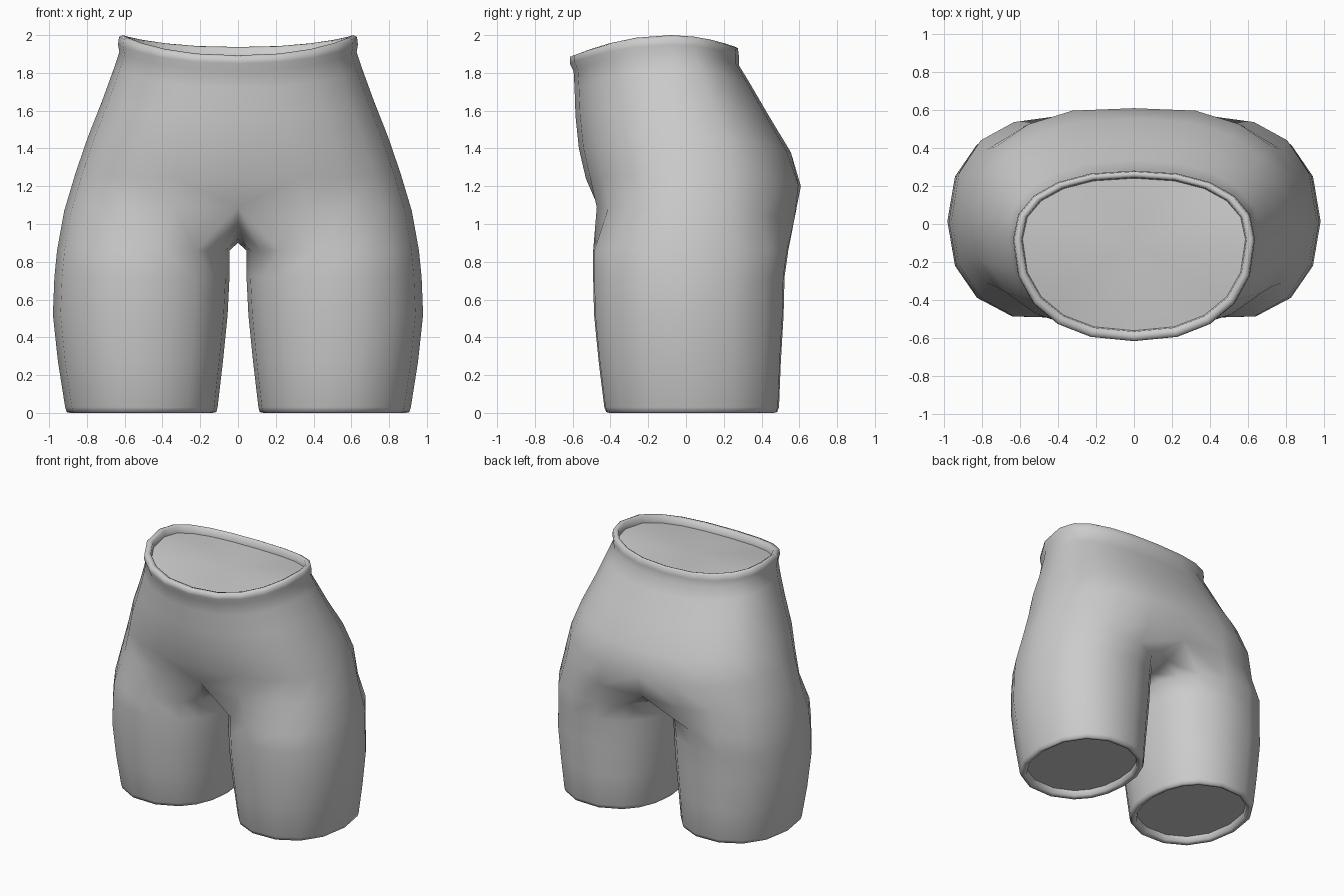
import bpy, bmesh, math

if "Cube" in bpy.data.objects:
    bpy.data.objects.remove(bpy.data.objects["Cube"])

M, K = 10, 6          # outer arc segments, inner thigh segments

mat = bpy.data.materials.new("light_grey")
mat.diffuse_color = (0.6, 0.6, 0.6, 1)
mat.use_nodes = True
mat.node_tree.nodes["Principled BSDF"].inputs["Base Color"].default_value = mat.diffuse_color


def power(c, n):
    return math.copysign(abs(c) ** (2 / n), c)


def pelvis_arc(zf, zs, zb, a, yf, yb, yc, n=2.3, dent_f=0.0, dent_b=0.0):
    """Half ring from front centre round the hip to back centre."""
    pts = []
    for i in range(M + 1):
        t = math.radians(-90 + 180 * i / M)
        x = 0 if i in (0, M) else a * power(math.cos(t), n)
        s = power(math.sin(t), n)
        fade = math.exp(-(x / 0.2) ** 2)
        if s < 0:
            y, z = yc - s * (yf - yc) + dent_f * fade, zs + (zf - zs) * s * s
        else:
            y, z = yc + s * (yb - yc) - dent_b * fade, zs + (zb - zs) * s * s
        pts.append((x, y, z))
    return pts


def leg_ring(z, x0, x1, yf, yb, n=2.2):
    """Closed thigh ring, ordered outer arc first, then inner thigh."""
    angles = [-126 + 252 * i / M for i in range(M + 1)]
    angles += [126 + 108 * j / K for j in range(1, K)]
    pts = []
    for d in angles:
        t = math.radians(d)
        pts.append(((x0 + x1) / 2 + (x1 - x0) / 2 * power(math.cos(t), n),
                    (yf + yb) / 2 + (yb - yf) / 2 * power(math.sin(t), n), z))
    return pts


def add_ring(bm, pts):
    return [bm.verts.new(p) for p in pts]


def bridge(bm, low, high, closed):
    n = len(low)
    for i in range(n if closed else n - 1):
        j = (i + 1) % n
        bm.faces.new((low[i], low[j], high[j], high[i]))


def finish(bm, name):
    """Mirror the half mesh, weld the centre line and make the object."""
    dup = bmesh.ops.duplicate(bm, geom=bm.verts[:] + bm.edges[:] + bm.faces[:])["geom"]
    for v in [g for g in dup if isinstance(g, bmesh.types.BMVert)]:
        v.co.x *= -1
    bmesh.ops.reverse_faces(bm, faces=[g for g in dup if isinstance(g, bmesh.types.BMFace)])
    bmesh.ops.remove_doubles(bm, verts=bm.verts[:], dist=0.0005)
    me = bpy.data.meshes.new(name)
    bm.to_mesh(me)
    bm.free()
    me.materials.append(mat)
    ob = bpy.data.objects.new(name, me)
    bpy.context.collection.objects.link(ob)
    bpy.ops.object.select_all(action='DESELECT')
    ob.select_set(True)
    bpy.context.view_layer.objects.active = ob
    bpy.ops.object.shade_smooth_by_angle(angle=math.radians(85))
    return ob


# Pelvis rings from crotch up to the rolled waistband and its inner wall
pelvis = [
    pelvis_arc(1.09, 1.07, 1.02, 0.92, -0.495, 0.60, 0.02, 2.4, 0.03, 0.05),
    pelvis_arc(1.24, 1.27, 1.20, 0.86, -0.53, 0.62, 0.03, 2.4, 0, 0.012),
    pelvis_arc(1.40, 1.46, 1.38, 0.795, -0.567, 0.555, 0.0, 2.4),
    pelvis_arc(1.57, 1.65, 1.57, 0.72, -0.585, 0.44, -0.03),
    pelvis_arc(1.72, 1.82, 1.75, 0.658, -0.59, 0.335, -0.06),
    pelvis_arc(1.81, 1.91, 1.84, 0.628, -0.595, 0.28, -0.08),
    pelvis_arc(1.85, 1.95, 1.89, 0.635, -0.615, 0.28, -0.08),
    pelvis_arc(1.885, 1.99, 1.93, 0.63, -0.615, 0.275, -0.08),
    pelvis_arc(1.893, 2.0, 1.937, 0.61, -0.59, 0.262, -0.08),
    pelvis_arc(1.885, 1.99, 1.93, 0.59, -0.565, 0.245, -0.08),
    pelvis_arc(1.84, 1.94, 1.88, 0.585, -0.56, 0.24, -0.08),
]
# Crotch seam from back to front
seam = [(0, 0.37, 0.93), (0, 0.19, 0.905), (0, 0.02, 0.90), (0, -0.15, 0.92), (0, -0.32, 0.98)]
# Thigh rings down to the turned-in hem
legs = [
    leg_ring(0.86, 0.045, 0.958, -0.50, 0.55),
    leg_ring(0.72, 0.045, 0.972, -0.50, 0.53),
    leg_ring(0.52, 0.055, 0.98, -0.495, 0.525),
    leg_ring(0.27, 0.08, 0.953, -0.47, 0.51),
    leg_ring(0.03, 0.108, 0.915, -0.44, 0.50),
    leg_ring(0.004, 0.115, 0.907, -0.43, 0.49),
    leg_ring(0.0, 0.135, 0.89, -0.41, 0.47),
    leg_ring(0.01, 0.155, 0.87, -0.39, 0.45),
    leg_ring(0.05, 0.158, 0.865, -0.385, 0.445),
]

# Shorts body
bm = bmesh.new()
arcs = [add_ring(bm, p) for p in pelvis]
for low, high in zip(arcs, arcs[1:]):
    bridge(bm, low, high, False)
rings = [arcs[0] + add_ring(bm, seam)] + [add_ring(bm, p) for p in legs]
for high, low in zip(rings, rings[1:]):
    bridge(bm, low, high, True)
finish(bm, "shorts_body")

# Cover inside the waist
bm = bmesh.new()
ring = add_ring(bm, pelvis[-1])
hub = bm.verts.new((0, -0.12, 1.88))
for a, b in zip(ring, ring[1:]):
    bm.faces.new((a, b, hub))
finish(bm, "waist_cover")

# Covers inside the leg openings
bm = bmesh.new()
bm.faces.new(list(reversed(add_ring(bm, legs[-1]))))
finish(bm, "leg_covers")
